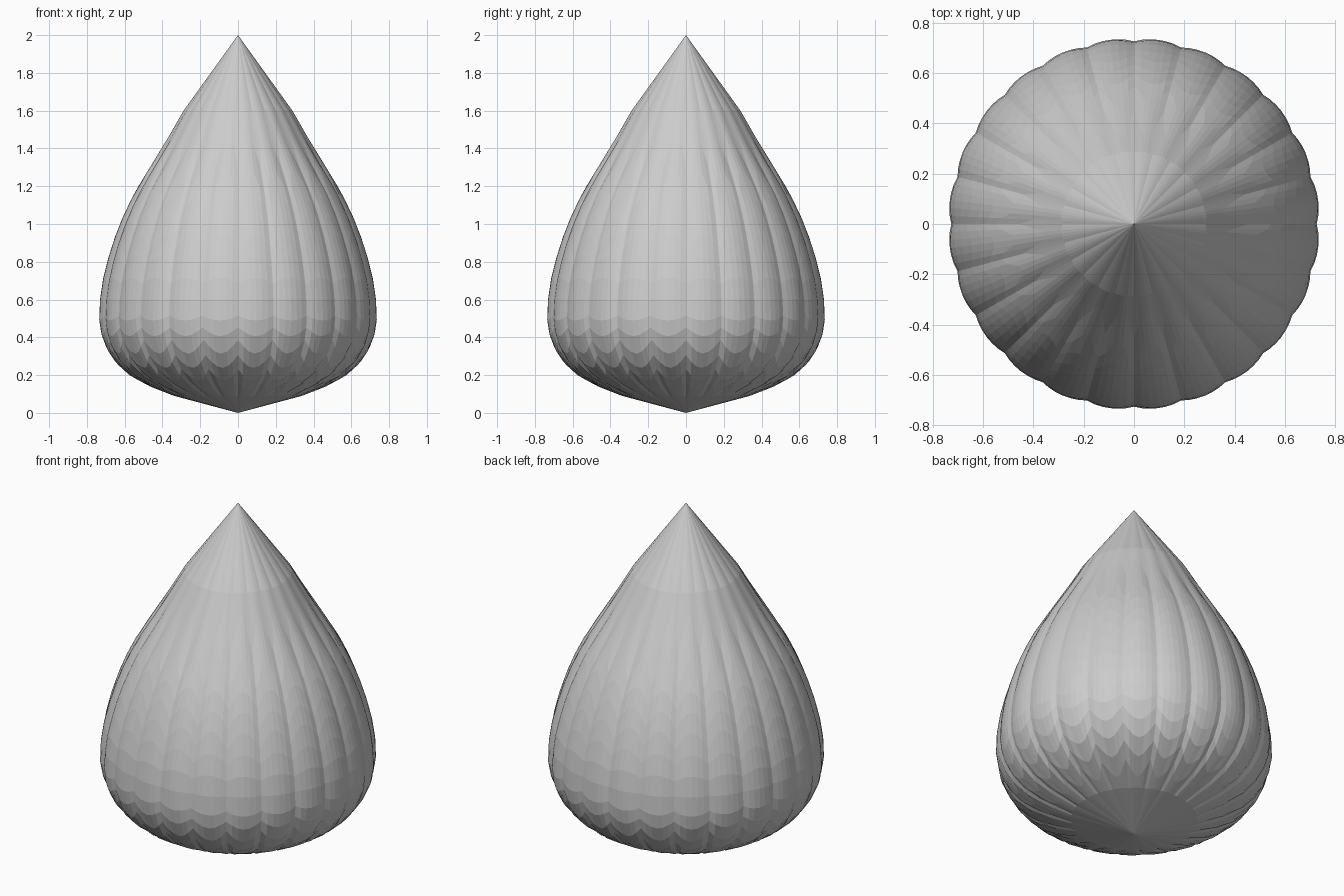
import bpy, bmesh, math

if "Cube" in bpy.data.objects:
    bpy.data.objects.remove(bpy.data.objects["Cube"])

# Teardrop profile (radius, height) from bottom tip to top tip
PROFILE = [(0, 0), (0.34, 0.09), (0.47, 0.14), (0.58, 0.2), (0.655, 0.27),
           (0.705, 0.35), (0.732, 0.43), (0.74, 0.5), (0.735, 0.6),
           (0.721, 0.7), (0.697, 0.8), (0.667, 0.9), (0.63, 1.0),
           (0.585, 1.1), (0.532, 1.2), (0.405, 1.4), (0.29, 1.6), (0, 2.0)]
LOBES, STEPS = 24, 6
LAST = len(PROFILE) - 1
WIDEST = 8


def sample(t):
    i = min(int(t), LAST - 1)
    f = t - i
    a, b = PROFILE[i], PROFILE[i + 1]
    return [a[k] + (b[k] - a[k]) * f for k in (0, 1)]


# Fluted bud: rings swing up or down across every petal-like lobe
bm = bmesh.new()
bottom = bm.verts.new((0, 0, 0))
top = bm.verts.new((0, 0, 2))
count = LOBES * STEPS
rings = []
for k in range(1, LAST):
    swing = max(-1, min(1, (k - WIDEST) / 3))
    if k in (1, LAST - 1):
        swing = 0
    ring = []
    for j in range(count):
        u = (j % STEPS) / STEPS
        lobe = math.sin(math.pi * u)
        r, z = sample(k + 0.9 * swing * (lobe - 0.5))
        r *= 0.983 + 0.017 * lobe
        ang = 2 * math.pi * j / count
        ring.append(bm.verts.new((r * math.cos(ang), r * math.sin(ang), z)))
    rings.append(ring)

# Skin the rings and close both tips
for j in range(count):
    n = (j + 1) % count
    bm.faces.new((bottom, rings[0][n], rings[0][j]))
    bm.faces.new((top, rings[-1][j], rings[-1][n]))
    for lo, hi in zip(rings, rings[1:]):
        bm.faces.new((lo[j], lo[n], hi[n], hi[j]))
bmesh.ops.recalc_face_normals(bm, faces=bm.faces)

mesh = bpy.data.meshes.new("fluted_teardrop")
bm.to_mesh(mesh)
bm.free()
bpy.context.collection.objects.link(bpy.data.objects.new("fluted_teardrop", mesh))
